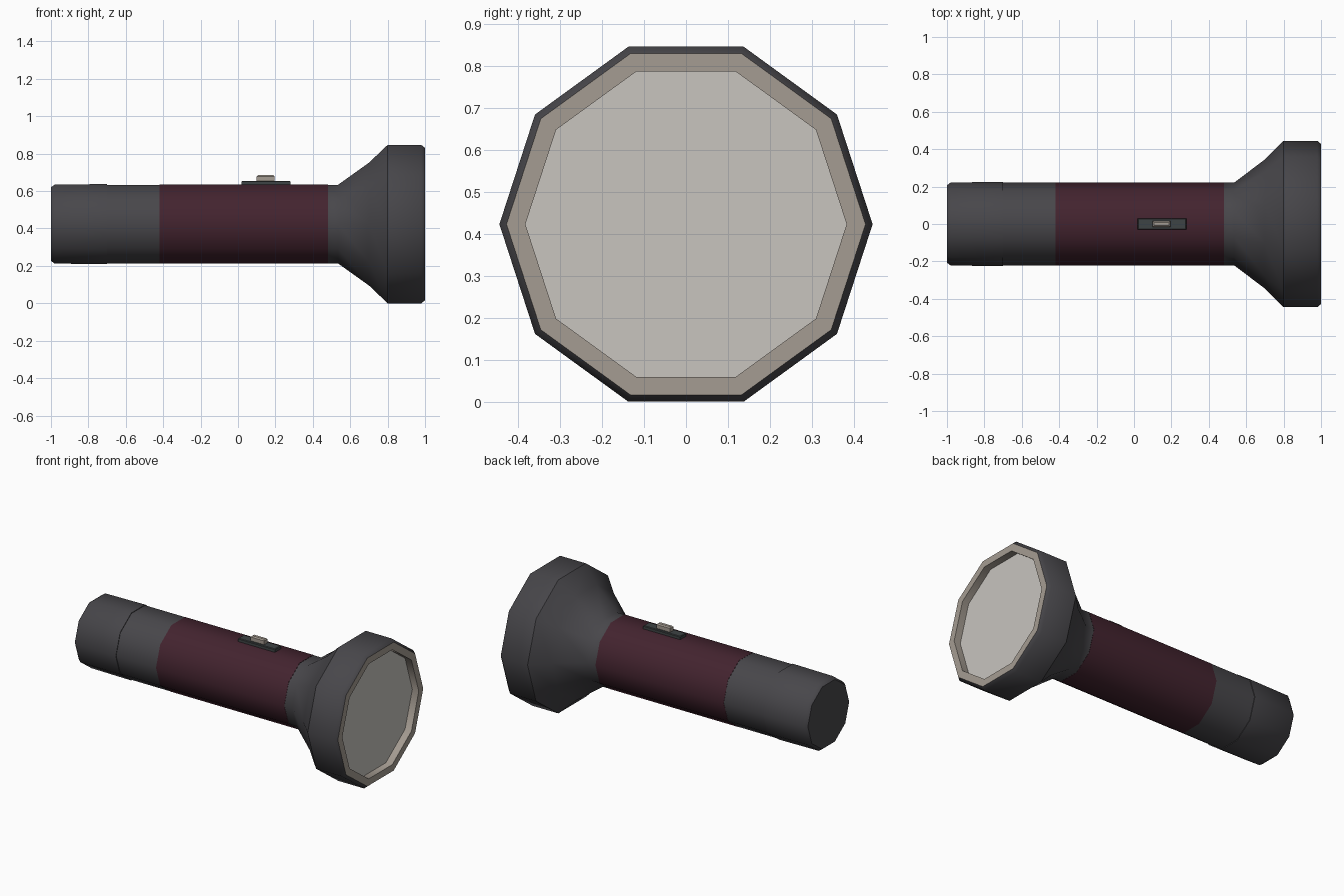
import bpy, bmesh, math

if "Cube" in bpy.data.objects:
    bpy.data.objects.remove(bpy.data.objects["Cube"])

SIDES = 10
AXIS_Z = 0.4235


def material(name, rgb):
    m = bpy.data.materials.new(name)
    m.diffuse_color = (*rgb, 1)
    m.use_nodes = True
    m.node_tree.nodes["Principled BSDF"].inputs["Base Color"].default_value = m.diffuse_color
    return m


DARK = material("dark grey casing", (0.064, 0.062, 0.069))
MAROON = material("maroon grip", (0.056, 0.017, 0.028))
BEIGE = material("beige metal", (0.376, 0.332, 0.287))
LENS = material("pale lens", (0.58, 0.555, 0.52))
PLATE = material("switch plate grey", (0.048, 0.056, 0.058))


def finish(name, bm, mat, smooth=True):
    bmesh.ops.recalc_face_normals(bm, faces=bm.faces)
    me = bpy.data.meshes.new(name)
    bm.to_mesh(me)
    bm.free()
    me.materials.append(mat)
    if smooth:
        me.shade_smooth()
        me.set_sharp_from_angle(angle=math.radians(40))
    ob = bpy.data.objects.new(name, me)
    bpy.context.collection.objects.link(ob)
    return ob


def lathe(name, profile, mat, cap_start=False, cap_end=False, closed=False):
    """Turn (x, radius) points around the torch axis."""
    bm = bmesh.new()
    rings = []
    for x, r in profile:
        rings.append([bm.verts.new((x, r * math.cos(a), AXIS_Z + r * math.sin(a)))
                      for a in (2 * math.pi * i / SIDES for i in range(SIDES))])
    pairs = list(zip(rings, rings[1:]))
    if closed:
        pairs.append((rings[-1], rings[0]))
    for p, q in pairs:
        for i in range(SIDES):
            j = (i + 1) % SIDES
            bm.faces.new((p[i], p[j], q[j], q[i]))
    if cap_start:
        bm.faces.new(rings[0])
    if cap_end:
        bm.faces.new(rings[-1])
    return finish(name, bm, mat)


def block(name, x0, x1, half_y, z0, z1, chamfer, mat):
    """Box whose top is inset by a chamfer."""
    bm = bmesh.new()
    rings = []
    for z, c in ((z0, 0), (z1 - chamfer, 0), (z1, chamfer)):
        rings.append([bm.verts.new(v) for v in (
            (x0 + c, -half_y + c, z), (x1 - c, -half_y + c, z),
            (x1 - c, half_y - c, z), (x0 + c, half_y - c, z))])
    for p, q in zip(rings, rings[1:]):
        for i in range(4):
            j = (i + 1) % 4
            bm.faces.new((p[i], p[j], q[j], q[i]))
    bm.faces.new(rings[0])
    bm.faces.new(rings[-1])
    return finish(name, bm, mat, smooth=False)


# Handle, from tail to head
lathe("tail_cap", [(-1.0, 0.207), (-0.98, 0.222), (-0.70, 0.225), (-0.70, 0.220)],
      DARK, cap_start=True)
lathe("rear_tube", [(-0.70, 0.221), (-0.42, 0.221)], DARK)
lathe("grip", [(-0.42, 0.222), (0.48, 0.222)], MAROON)

# Flared head with chamfered front lip
lathe("head", [(0.48, 0.221), (0.535, 0.221), (0.70, 0.345), (0.80, 0.445),
               (0.98, 0.445), (1.0, 0.428)], DARK)

# Front ring and recessed lens
lathe("lens_ring", [(1.0, 0.428), (1.0, 0.383), (0.955, 0.383)], BEIGE)
lathe("lens", [(0.955, 0.383)], LENS, cap_end=True)

# Sliding switch on top
block("switch_plate", 0.02, 0.28, 0.03, 0.62, 0.655, 0.004, PLATE)
block("switch_slider", 0.10, 0.195, 0.016, 0.65, 0.686, 0.007, BEIGE)
